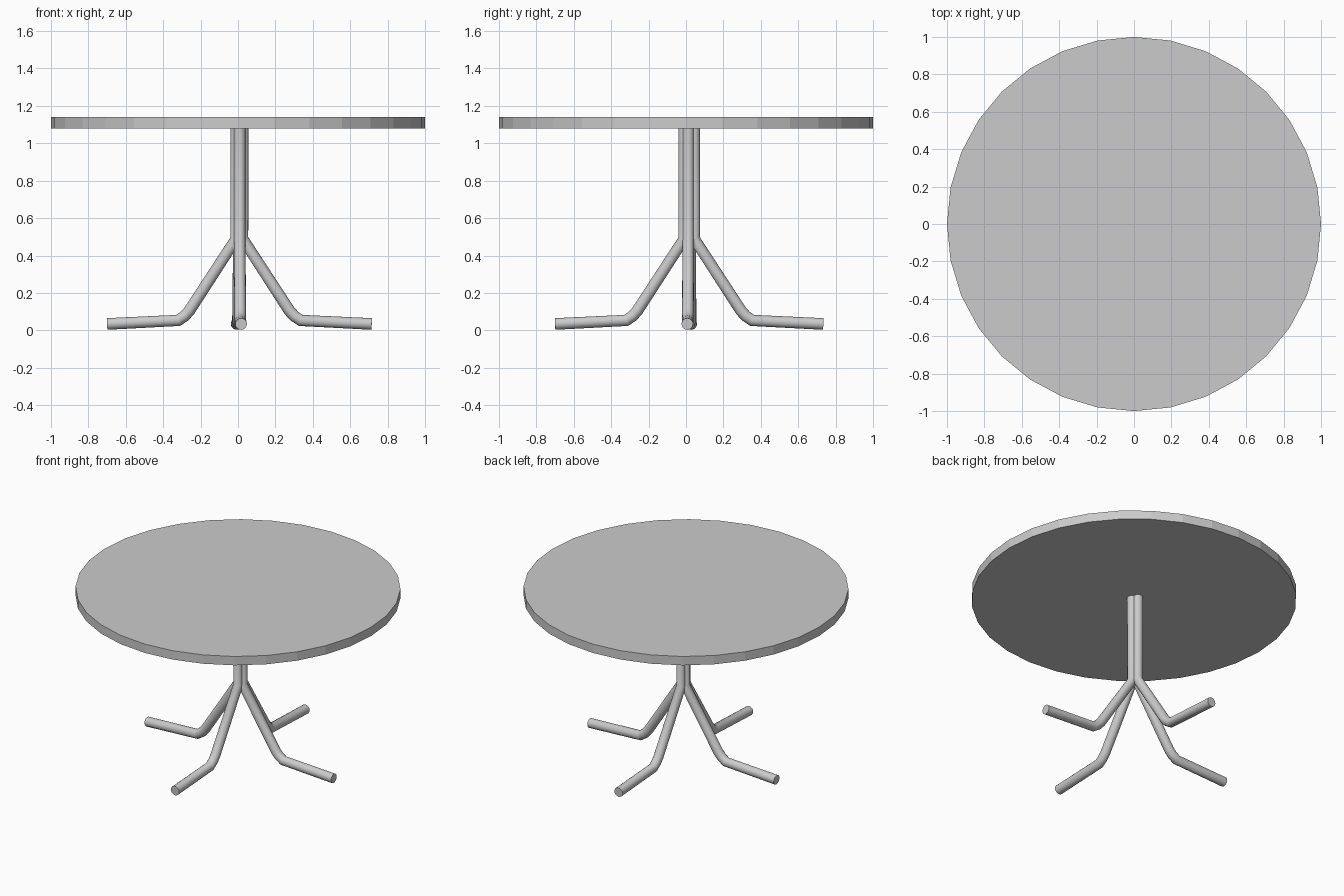
import bpy
import math

if "Cube" in bpy.data.objects:
    bpy.data.objects.remove(bpy.data.objects["Cube"])

# Round table top
bpy.ops.mesh.primitive_cylinder_add(vertices=32, radius=1, depth=0.06, location=(0, 0, 1.11))
bpy.context.object.name = "table_top"

# Leg centreline: (distance outwards, height)
PROFILE = [(0, 1.085), (0, 0.49), (0.25, 0.105), (0.275, 0.077), (0.31, 0.053), (0.69, 0.034)]


def make_leg(name, top, direction, drift):
    """Bent tube starting at top (x, y), running out along direction with a small sideways drift."""
    dx, dy = direction
    curve = bpy.data.curves.new(name + "_path", "CURVE")
    curve.dimensions = "3D"
    curve.bevel_depth = 0.031
    curve.bevel_resolution = 6
    curve.use_fill_caps = True
    spline = curve.splines.new("POLY")
    spline.points.add(len(PROFILE) - 1)
    for point, (r, z) in zip(spline.points, PROFILE):
        side = drift * r / 0.69
        point.co = (top[0] + dx * r + abs(dy) * side, top[1] + dy * r + abs(dx) * side, z, 1)
    leg = bpy.data.objects.new(name, curve)
    bpy.context.collection.objects.link(leg)
    bpy.ops.object.select_all(action="DESELECT")
    leg.select_set(True)
    bpy.context.view_layer.objects.active = leg
    bpy.ops.object.convert(target="MESH")
    bpy.ops.object.shade_smooth_by_angle(angle=math.radians(40))
    bpy.context.object.name = name


# Four legs bundled into the central column
make_leg("left_leg", (-0.010, 0.022), (-1, 0), 0.006)
make_leg("right_leg", (0.025, 0.012), (1, 0), -0.005)
make_leg("front_leg", (0.009, -0.010), (0, -1), 0.008)
make_leg("back_leg", (0.005, 0.044), (0, 1), -0.012)
